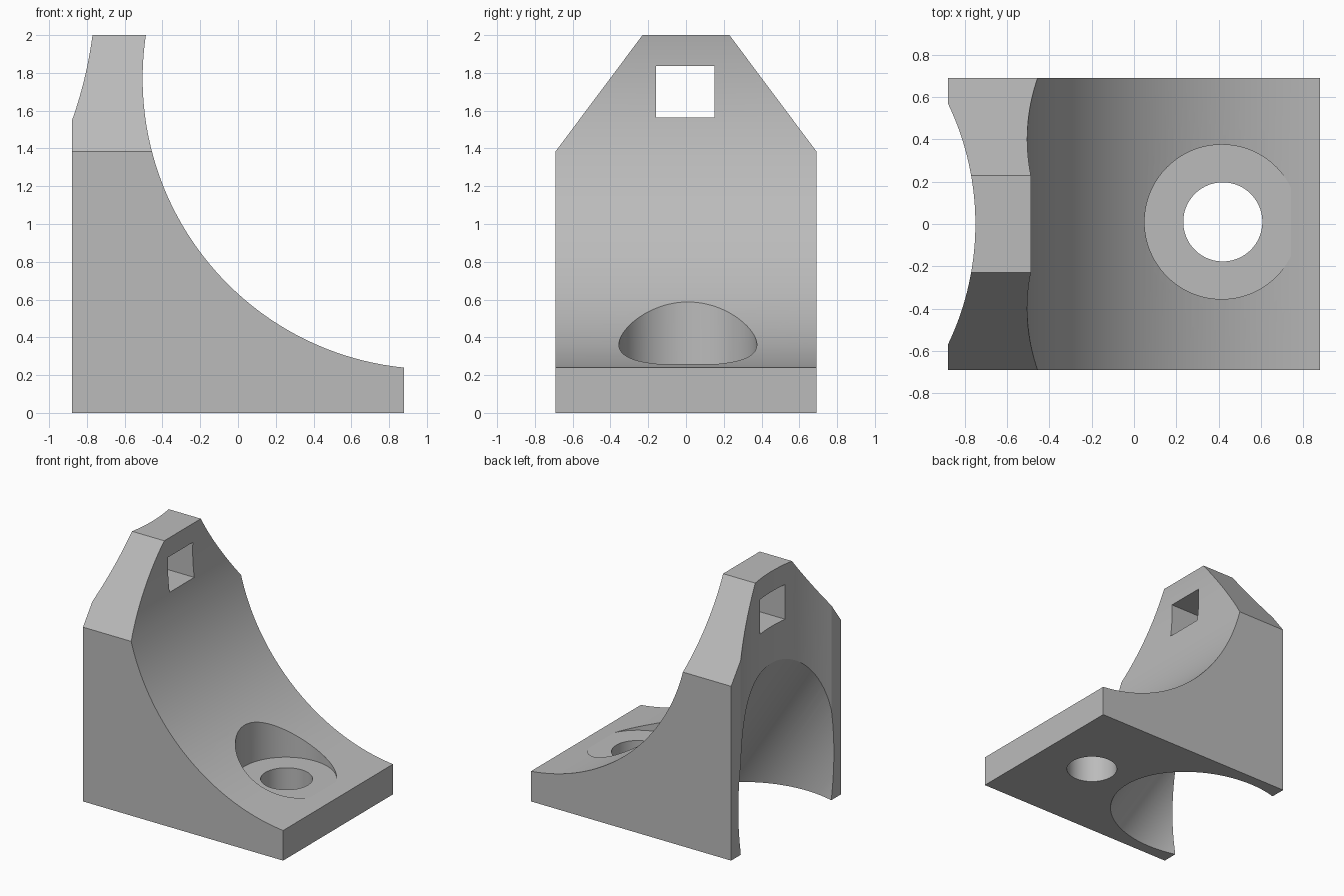
import bpy
import bmesh
import math

cube = bpy.data.objects.get("Cube")
if cube:
    bpy.data.objects.remove(cube, do_unlink=True)

grey = bpy.data.materials.new("light_grey")
grey.use_nodes = True
colour = (0.5, 0.5, 0.5, 1.0)
grey.diffuse_color = colour
grey.node_tree.nodes["Principled BSDF"].inputs["Base Color"].default_value = colour


def cylinder(name, centre, radius, depth, rotation=(0, 0, 0), sides=128):
    bpy.ops.mesh.primitive_cylinder_add(
        vertices=sides, radius=radius, depth=depth, location=centre, rotation=rotation)
    obj = bpy.context.object
    obj.name = name
    return obj


def box(name, centre, size):
    bpy.ops.mesh.primitive_cube_add(size=1, location=centre)
    obj = bpy.context.object
    obj.name = name
    obj.scale = size
    return obj


# Block with a clipped top, extruded along x
half_x, half_y = 0.88, 0.69
half_outline = [(half_y, 0), (half_y, 1.385), (0.23, 2.0)]
outline = half_outline + [(-y, z) for y, z in reversed(half_outline)]
bm = bmesh.new()
face = bm.faces.new([bm.verts.new((-half_x, y, z)) for y, z in outline])
extruded = bmesh.ops.extrude_face_region(bm, geom=[face])
new_verts = [g for g in extruded["geom"] if isinstance(g, bmesh.types.BMVert)]
bmesh.ops.translate(bm, verts=new_verts, vec=(2 * half_x, 0, 0))
bmesh.ops.recalc_face_normals(bm, faces=bm.faces)
mesh = bpy.data.meshes.new("corner_bracket")
bm.to_mesh(mesh)
bm.free()
bracket = bpy.data.objects.new("corner_bracket", mesh)
bpy.context.collection.objects.link(bracket)
mesh.materials.append(grey)

# Slanted relief under the back corner
rise = 1.55
tilt = math.atan(1 / rise)
relief_radius = 0.6
relief_x = 0.07 - relief_radius / math.cos(tilt)

cutters = [
    # Concave inner sweep
    cylinder("sweep_cutter", (1.033, 0, 1.77), 1.538, 3, (math.pi / 2, 0, 0), 256),
    # Hollow back wall
    cylinder("back_cutter", (-2.065, 0, 1), 1.315, 4, sides=256),
    cylinder("relief_cutter", (relief_x, 0, 0), relief_radius, 6, (0, -tilt, 0)),
    # Screw seat and screw hole
    cylinder("seat_cutter", (0.415, 0.01, 1.26), 0.365, 2),
    cylinder("hole_cutter", (0.42, 0.01, 0.5), 0.187, 2),
    # Square window through the upright
    box("window_cutter", (-0.6, -0.003, 1.7), (2, 0.31, 0.275)),
]

for cutter in cutters:
    cutter.hide_render = True
    cut = bracket.modifiers.new(cutter.name, "BOOLEAN")
    cut.operation = "DIFFERENCE"
    cut.solver = "EXACT"
    cut.object = cutter

bpy.ops.object.select_all(action="DESELECT")
bracket.select_set(True)
bpy.context.view_layer.objects.active = bracket
for cutter in cutters:
    bpy.ops.object.modifier_apply(modifier=cutter.name)
for cutter in cutters:
    bpy.data.objects.remove(cutter, do_unlink=True)

# Smooth curves, crisp edges
bpy.ops.object.shade_smooth_by_angle(angle=math.radians(8))
